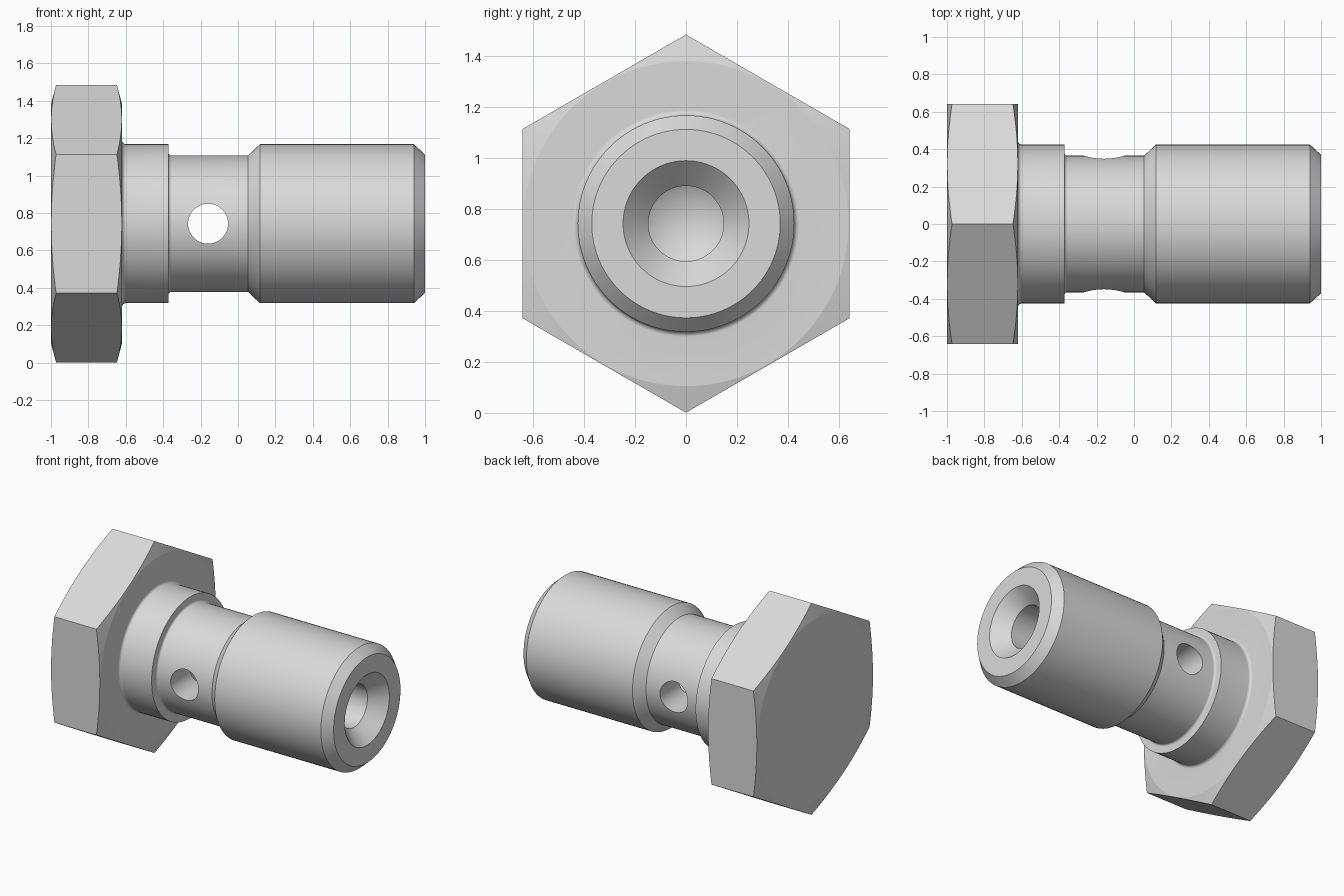
import bpy, bmesh, math
from mathutils import Matrix, Vector

AXIS_Z = 0.743
BORE_R, HOLE_R, HOLE_X = 0.148, 0.107, -0.16

default = bpy.data.objects.get("Cube")
if default:
    bpy.data.objects.remove(default, do_unlink=True)

steel = bpy.data.materials.new("plain_steel")
steel.use_nodes = True
steel.diffuse_color = (0.7, 0.7, 0.7, 1)
steel.node_tree.nodes["Principled BSDF"].inputs["Base Color"].default_value = (0.7, 0.7, 0.7, 1)


def make_object(name, bm):
    bmesh.ops.recalc_face_normals(bm, faces=bm.faces)
    mesh = bpy.data.meshes.new(name)
    bm.to_mesh(mesh)
    bm.free()
    mesh.materials.append(steel)
    obj = bpy.data.objects.new(name, mesh)
    bpy.context.collection.objects.link(obj)
    return obj


def lathe(name, profile, segments=96):
    """Revolve (x, radius) points about the bolt axis into a closed solid."""
    bm = bmesh.new()
    verts = [bm.verts.new((x, 0, r)) for x, r in profile]
    edges = [bm.edges.new(pair) for pair in zip(verts, verts[1:])]
    bmesh.ops.spin(bm, geom=verts + edges, cent=(0, 0, 0), axis=(1, 0, 0),
                   angle=math.tau, steps=segments, use_duplicate=False)
    bmesh.ops.remove_doubles(bm, verts=bm.verts, dist=0.0001)
    bmesh.ops.translate(bm, verts=bm.verts, vec=(0, 0, AXIS_Z))
    return make_object(name, bm)


def prism(name, sides, radius, length, centre, rotation):
    bm = bmesh.new()
    bmesh.ops.create_cone(bm, cap_ends=True, segments=sides, radius1=radius,
                          radius2=radius, depth=length,
                          matrix=Matrix.Translation(Vector(centre)) @ rotation)
    return make_object(name, bm)


def combine(target, other, operation):
    """Apply a boolean and discard the tool object."""
    mod = target.modifiers.new(operation.lower(), 'BOOLEAN')
    mod.object, mod.operation, mod.solver = other, operation, 'EXACT'
    graph = bpy.context.evaluated_depsgraph_get()
    mesh = bpy.data.meshes.new_from_object(target.evaluated_get(graph))
    target.modifiers.clear()
    target.data = mesh
    bpy.data.objects.remove(other, do_unlink=True)


def fillet(x, r, size, steps=10):
    """Concave corner from a shoulder at x down to a cylinder of radius r."""
    return [(x + size - size * math.cos(a), r + size - size * math.sin(a))
            for a in (math.pi / 2 * i / steps for i in range(steps + 1))]


# Hexagonal head, corners straight up and down, chamfered on both faces
bolt = prism("hollow_bolt", 6, 0.742, 0.38, (-0.81, 0, AXIS_Z),
             Matrix.Rotation(math.pi / 6, 4, 'X') @ Matrix.Rotation(math.pi / 2, 4, 'Y'))
chamfer = lathe("head_chamfer", [(-1, 0), (-1, 0.638), (-0.96, 0.79),
                                 (-0.66, 0.79), (-0.62, 0.638), (-0.62, 0)], 144)
combine(bolt, chamfer, 'INTERSECT')

# Shank: collar, neck, main cylinder, countersunk blind bore with drill tip
shank = lathe("shank",
              [(-0.75, 0), (-0.75, 0.445), (-0.62, 0.445)]
              + fillet(-0.62, 0.425, 0.02)
              + [(-0.372, 0.425)]
              + fillet(-0.372, 0.365, 0.015)
              + [(0.054, 0.365), (0.117, 0.425), (0.94, 0.425), (1, 0.37),
                 (1, 0.247), (0.9, BORE_R), (-0.275, BORE_R), (-0.362, 0)])
combine(bolt, shank, 'UNION')

# Cross hole through the neck
drill = prism("cross_drill", 48, HOLE_R, 1, (HOLE_X, 0, AXIS_Z),
              Matrix.Rotation(math.pi / 2, 4, 'X'))
combine(bolt, drill, 'DIFFERENCE')

# Smooth the turned surfaces, keep machined edges crisp
for obj in bpy.context.selected_objects:
    obj.select_set(False)
bolt.select_set(True)
bpy.context.view_layer.objects.active = bolt
bpy.ops.object.shade_smooth_by_angle(angle=math.radians(12))
